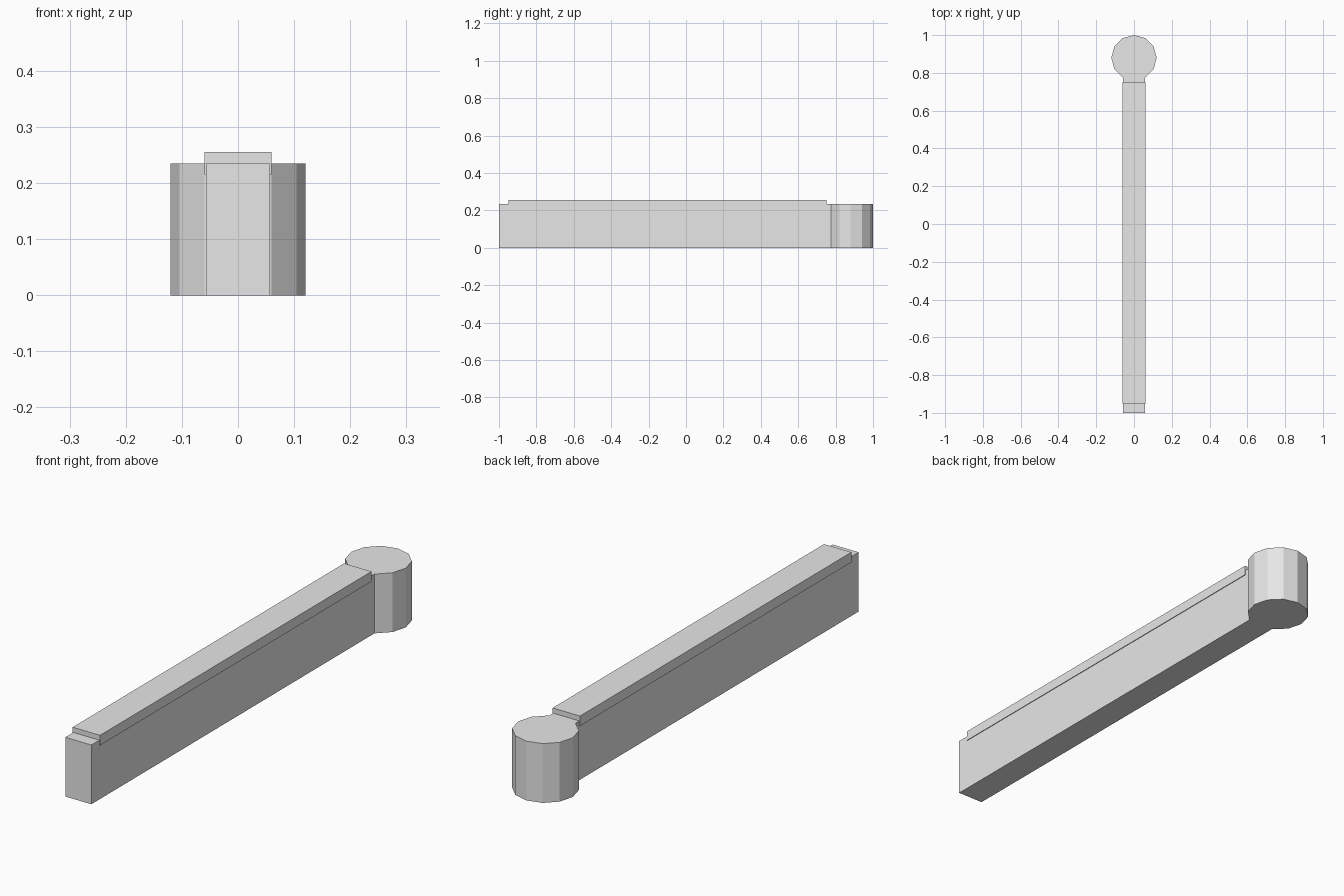
import bpy, bmesh
from math import cos, sin, radians

cube = bpy.data.objects.get("Cube")
if cube:
    bpy.data.objects.remove(cube)

grey = bpy.data.materials.new("light_grey")
grey.use_nodes = True
colour = (0.8, 0.8, 0.8, 1)
grey.diffuse_color = colour
grey.node_tree.nodes["Principled BSDF"].inputs["Base Color"].default_value = colour


def prism(name, outline, bottom, top):
    """Extrude a flat outline upwards."""
    bm = bmesh.new()
    base = bm.faces.new([bm.verts.new((x, y, bottom)) for x, y in outline])
    new = bmesh.ops.extrude_face_region(bm, geom=[base], use_keep_orig=True)["geom"]
    verts = [v for v in new if isinstance(v, bmesh.types.BMVert)]
    bmesh.ops.translate(bm, verts=verts, vec=(0, 0, top - bottom))
    bmesh.ops.recalc_face_normals(bm, faces=bm.faces)
    mesh = bpy.data.meshes.new(name)
    bm.to_mesh(mesh)
    bm.free()
    mesh.materials.append(grey)
    obj = bpy.data.objects.new(name, mesh)
    bpy.context.collection.objects.link(obj)
    return obj


# Wall that runs into a twelve-sided pillar, as one outline
half, radius, centre = 0.057, 0.12, 0.88
pillar = [(radius * cos(radians(a)), centre + radius * sin(radians(a)))
          for a in range(-60, 241, 30)]
join = 0.775
wall = [(-half, join), (-half, -1), (half, -1), (half, join)]
prism("wall_and_pillar", wall + pillar, 0, 0.235)

# Slightly wider coping along the top of the wall
prism("coping", [(-0.06, -0.95), (0.06, -0.95), (0.06, 0.75), (-0.06, 0.75)], 0.215, 0.255)
